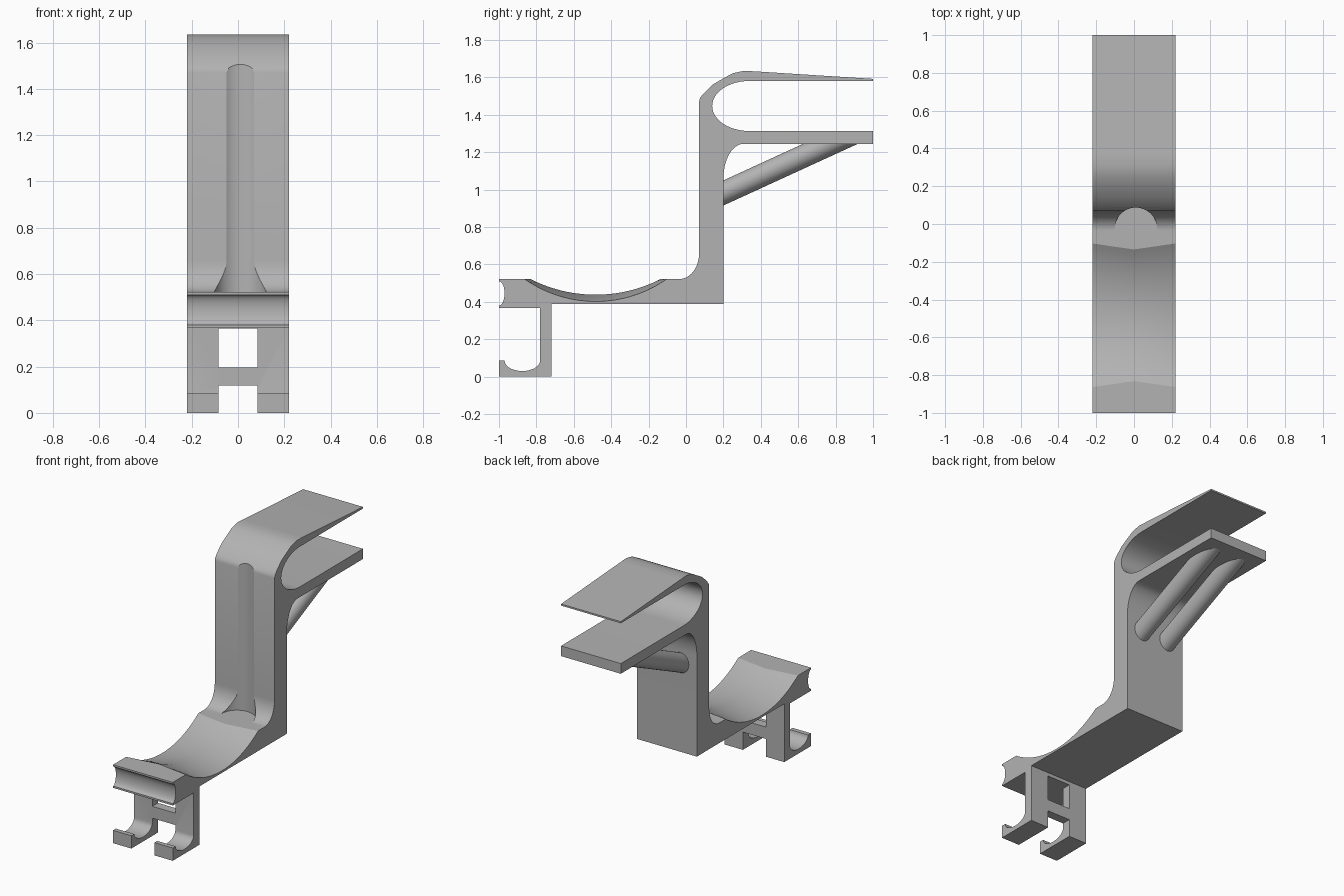
import bpy, bmesh, math
from mathutils import Vector

cube = bpy.data.objects.get("Cube")
if cube:
    bpy.data.objects.remove(cube, do_unlink=True)

HALF = 0.22  # half width of the bracket

grey = bpy.data.materials.new("plain grey")
grey.use_nodes = True
COLOUR = (0.45, 0.45, 0.45, 1)
grey.diffuse_color = COLOUR
grey.node_tree.nodes["Principled BSDF"].inputs["Base Color"].default_value = COLOUR


def arc(cy, cz, ry, rz, a0, a1, n=14):
    """Elliptical arc in the side plane, angles in degrees."""
    angles = [math.radians(a0 + (a1 - a0) * i / n) for i in range(n + 1)]
    return [(cy + ry * math.cos(a), cz + rz * math.sin(a)) for a in angles]


def loft(name, rings):
    """Solid skinned through rings of equal point count, capped at both ends."""
    bm = bmesh.new()
    rows = [[bm.verts.new(p) for p in ring] for ring in rings]
    for a, b in zip(rows, rows[1:]):
        for i in range(len(a)):
            j = (i + 1) % len(a)
            bm.faces.new((a[i], a[j], b[j], b[i]))
    bm.faces.new(rows[0])
    bm.faces.new(rows[-1])
    bmesh.ops.recalc_face_normals(bm, faces=bm.faces)
    mesh = bpy.data.meshes.new(name)
    bm.to_mesh(mesh)
    bm.free()
    mesh.materials.append(grey)
    obj = bpy.data.objects.new(name, mesh)
    bpy.context.collection.objects.link(obj)
    return obj


def section(x, points):
    return [(x, y, z) for y, z in points]


def activate(obj):
    bpy.ops.object.select_all(action='DESELECT')
    obj.select_set(True)
    bpy.context.view_layer.objects.active = obj


def cut(target, cutter):
    activate(target)
    mod = target.modifiers.new("cut", 'BOOLEAN')
    mod.operation = 'DIFFERENCE'
    mod.solver = 'EXACT'
    mod.object = cutter
    bpy.ops.object.modifier_apply(modifier=mod.name)
    bpy.data.objects.remove(cutter, do_unlink=True)


def box(name, x, y0, y1, z0, z1):
    points = [(y0, z0), (y1, z0), (y1, z1), (y0, z1)]
    return loft(name, [section(-x, points), section(x, points)])


def smooth(obj):
    activate(obj)
    bpy.ops.object.shade_smooth_by_angle(angle=math.radians(28))


# Side profile: hook leg, arm, stem, shelf and upper clip
profile = [(-0.72, 0), (-0.72, 0.388), (0.2, 0.388)]
profile += arc(0.31, 1.06, 0.11, 0.185, 180, 90)              # under-shelf fillet
profile += [(1, 1.245), (1, 1.313)]
profile += arc(0.34, 1.447, 0.2, 0.134, 270, 90, 24)          # slot end
profile += [(1, 1.581), (1, 1.592), (0.37, 1.632), (0.31, 1.635), (0.25, 1.622),
            (0.2, 1.595), (0.14, 1.56), (0.09, 1.51), (0.075, 1.49), (0.07, 1.47)]
profile += arc(-0.035, 0.66, 0.105, 0.138, 0, -90)            # stem foot fillet
profile += [(-1, 0.522)]
profile += arc(-1, 0.445, 0.03, 0.065, 90, -90)               # front groove
profile += [(-1, 0.368), (-0.78, 0.368)]
profile += arc(-0.875, 0.085, 0.095, 0.055, 0, -180)          # hook bowl
profile += [(-1, 0.085), (-1, 0)]
bracket = loft("bracket", [section(-HALF, profile), section(HALF, profile)])


# Saddle hollow, crowned along the middle
def hollow(y0, y1, low):
    half, depth = (y1 - y0) / 2, 0.522 - low
    radius = (half * half + depth * depth) / (2 * depth)
    spread = math.degrees(math.asin(half / radius))
    points = arc((y0 + y1) / 2, low + radius, radius, radius, 270 - spread, 270 + spread, 28)
    return points + [(y1, 0.6), (y0, 0.6)]


side, middle = hollow(-0.863, -0.103, 0.402), hollow(-0.832, -0.135, 0.438)
cut(bracket, loft("saddle_cutter", [section(-HALF, side), section(0, middle), section(HALF, side)]))

# Upright round channel in the front of the stem
rim = [(0.01 + x, y) for x, y in arc(0, -0.025, 0.112, 0.112, 0, 352.5, 47)]
cut(bracket, loft("channel_cutter", [[(x, y, z) for x, y in rim] for z in (0.522, 1.8)]))

# Window and notch that leave the H-shaped leg and two hooks
cut(bracket, box("window_cutter", 0.085, -0.9, -0.65, 0.197, 0.365))
cut(bracket, box("notch_cutter", 0.085, -1.1, -0.65, -0.1, 0.118))
smooth(bracket)

# Twin round braces under the shelf, trimmed to the stem and the shelf
axis = Vector((0, 0.909, 0.417))
across = Vector((0, -axis.z, axis.y))
for name, x in (("left_brace", 0.1), ("right_brace", -0.1)):
    start, end = [], []
    for i in range(32):
        a = math.tau * i / 32
        p = Vector((x, 0.2, 0.982)) + 0.061 * (Vector((math.cos(a), 0, 0)) + across * math.sin(a))
        start.append(p + axis * ((0.18 - p.y) / axis.y))
        end.append(p + axis * ((1.26 - p.z) / axis.z))
    smooth(loft(name, [start, end]))
